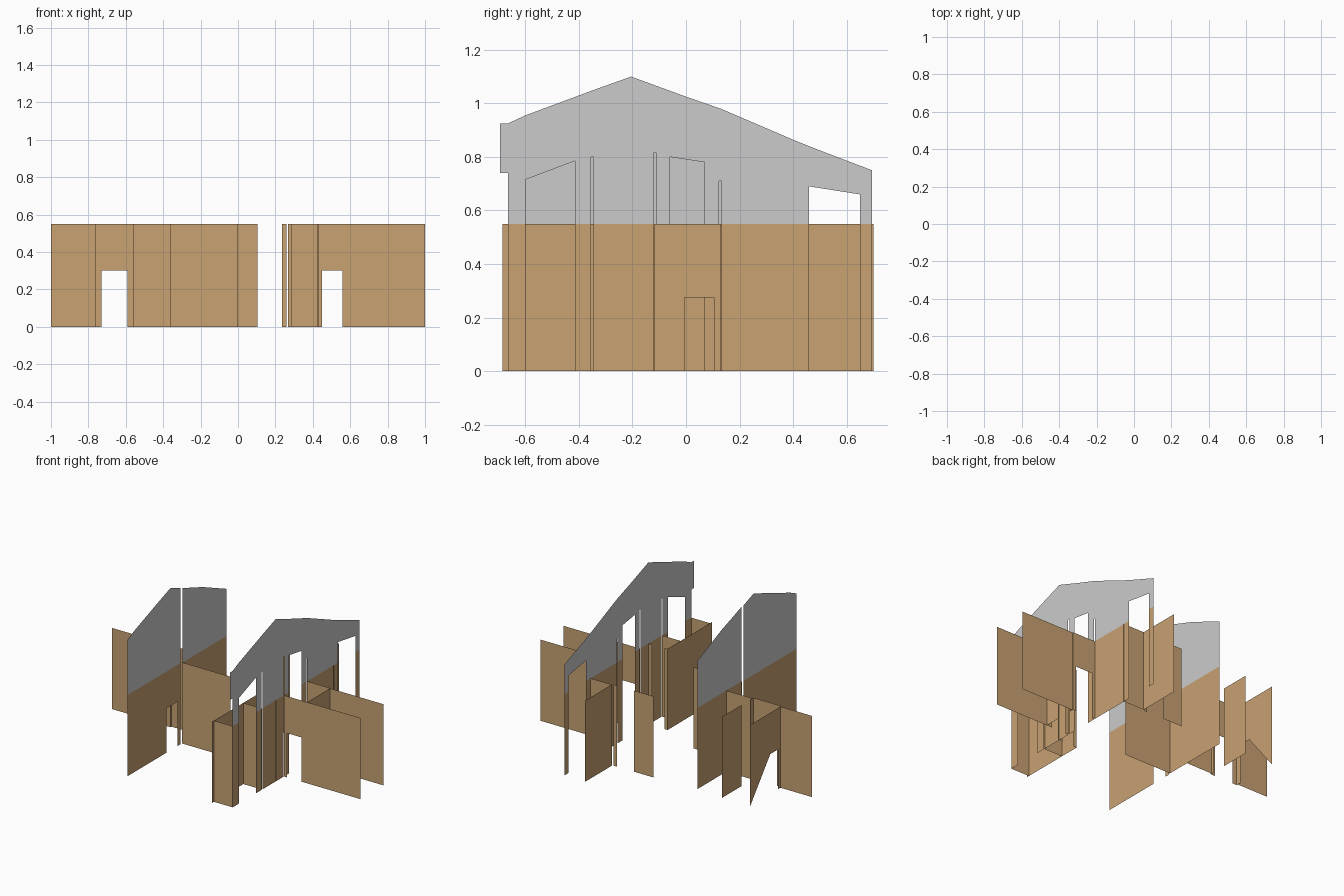
import bpy

if "Cube" in bpy.data.objects:
    bpy.data.objects.remove(bpy.data.objects["Cube"])

H = 0.55          # height of partitions and of the tan band on the tall walls
tan = bpy.data.materials.new("tan_wall")
tan.diffuse_color = (0.58, 0.36, 0.17, 1)
tan.use_nodes = True
tan.node_tree.nodes["Principled BSDF"].inputs["Base Color"].default_value = tan.diffuse_color


def sheet(name, axis, pos, outline, mat=tan):
    """Flat panel at axis=pos; outline is (along, z) pairs."""
    if axis == 'x':
        verts = [(pos, a, z) for a, z in outline]
    else:
        verts = [(a, pos, z) for a, z in outline]
    if axis == 'y' and mat is None:
        verts.reverse()
    me = bpy.data.meshes.new(name)
    me.from_pydata(verts, [], [list(range(len(verts)))])
    if mat:
        me.materials.append(mat)
    ob = bpy.data.objects.new(name, me)
    bpy.context.collection.objects.link(ob)
    return ob


def partition(name, axis, pos, a, b, door=None):
    """Low wall from a to b; door is (start, end, height)."""
    pts = [(a, 0)]
    if door:
        d0, d1, h = door
        pts += [(d0, 0), (d0, h), (d1, h), (d1, 0)]
    sheet(name, axis, pos, pts + [(b, 0), (b, H), (a, H)])


# Gable profile shared by the two tall walls
ROOF = [(-.70, .925), (-.665, .925), (-.60, .955), (-.345, 1.05), (-.205, 1.10),
        (-.115, 1.067), (0, 1.025), (.13, .98), (.41, .86), (.48, .832), (.695, .75)]


def roof(y):
    for (y0, z0), (y1, z1) in zip(ROOF, ROOF[1:]):
        if y0 <= y <= y1:
            return z0 + (z1 - z0) * (y - y0) / (y1 - y0)


def tall_wall(name, panels):
    """Panels are (x, y0, y1, bottom0, bottom1); tan below H, grey above."""
    for i, (x, a, b, z0, z1) in enumerate(panels):
        if z0 < H:
            sheet(f"{name}_lower_{i}", 'x', x, [(a, z0), (b, z1), (b, H), (a, H)])
        top = [(b, roof(b))] + [p for p in reversed(ROOF) if a < p[0] < b] + [(a, roof(a))]
        sheet(f"{name}_gable_{i}", 'x', x, [(a, max(z0, H)), (b, max(z1, H))] + top, None)


# Right tall wall: solid panels, door headers and narrow joints
R = .426
tall_wall("right_wall", [
    (R, -.695, -.665, .74, .74), (R, -.665, -.60, 0, 0),
    (R, -.60, -.415, .715, .785), (R, -.415, -.355, 0, 0),
    (R, -.355, -.345, .80, .80), (R, -.345, -.122, 0, 0),
    (R, -.122, -.11, .815, .815), (R, -.11, -.06, 0, 0),
    (R, -.06, .07, .80, .78), (R, .07, .124, 0, 0),
    (R, .124, .133, .71, .71), (R, .133, .46, 0, 0),
    (R, .46, .65, .69, .66), (R, .65, .695, 0, 0)])

# Left tall wall: two panels with a joint, front one has a door
tall_wall("left_wall", [
    (-.363, -.665, -.245, 0, 0), (-.363, -.245, -.13, .30, .30),
    (-.363, -.13, -.098, 0, 0), (-.358, -.085, .39, 0, 0)])

# Left side rooms
partition("left_outer_partition", 'y', .08, -1, -.765)
partition("left_room_front", 'y', .07, -.765, -.555, (-.73, -.59, .30))
partition("left_room_link", 'y', .08, -.555, -.36)
partition("left_room_jamb", 'x', -.555, .07, .10)
partition("left_room_side", 'x', -.555, .20, .405)
sheet("left_room_outer_side", 'x', -.765,
      [(.07, 0), (.105, 0), (.105, .27), (.19, .27), (.405, 0), (.405, H), (.07, H)])

# Centre and rear partitions
partition("centre_partition", 'y', -.083, -.36, 0)
partition("rear_partition", 'y', .405, -.04, .105)
partition("rear_jamb", 'y', .405, .235, .26)
partition("rear_closet_front", 'y', .412, .268, .43)
partition("rear_closet_side", 'x', .268, .412, .70)

# Front closets beside the right wall
partition("front_closet_side", 'x', .285, -.685, -.21)
for n, y in (("front", -.665), ("middle", -.35)):
    partition(f"front_closet_{n}", 'y', y, .285, R)
partition("front_closet_jamb_left", 'y', -.21, .285, .31)
partition("front_closet_jamb_right", 'y', -.207, .40, .43)

# Right side rooms
partition("right_room_front", 'y', -.117, R, 1, (.45, .56, .30))
partition("right_room_rear", 'y', .133, R, .60, (.45, .575, .315))
partition("right_room_rear_outer", 'y', .128, .60, 1)
partition("right_room_divider", 'x', .60, -.117, .13, (-.005, .105, .275))
